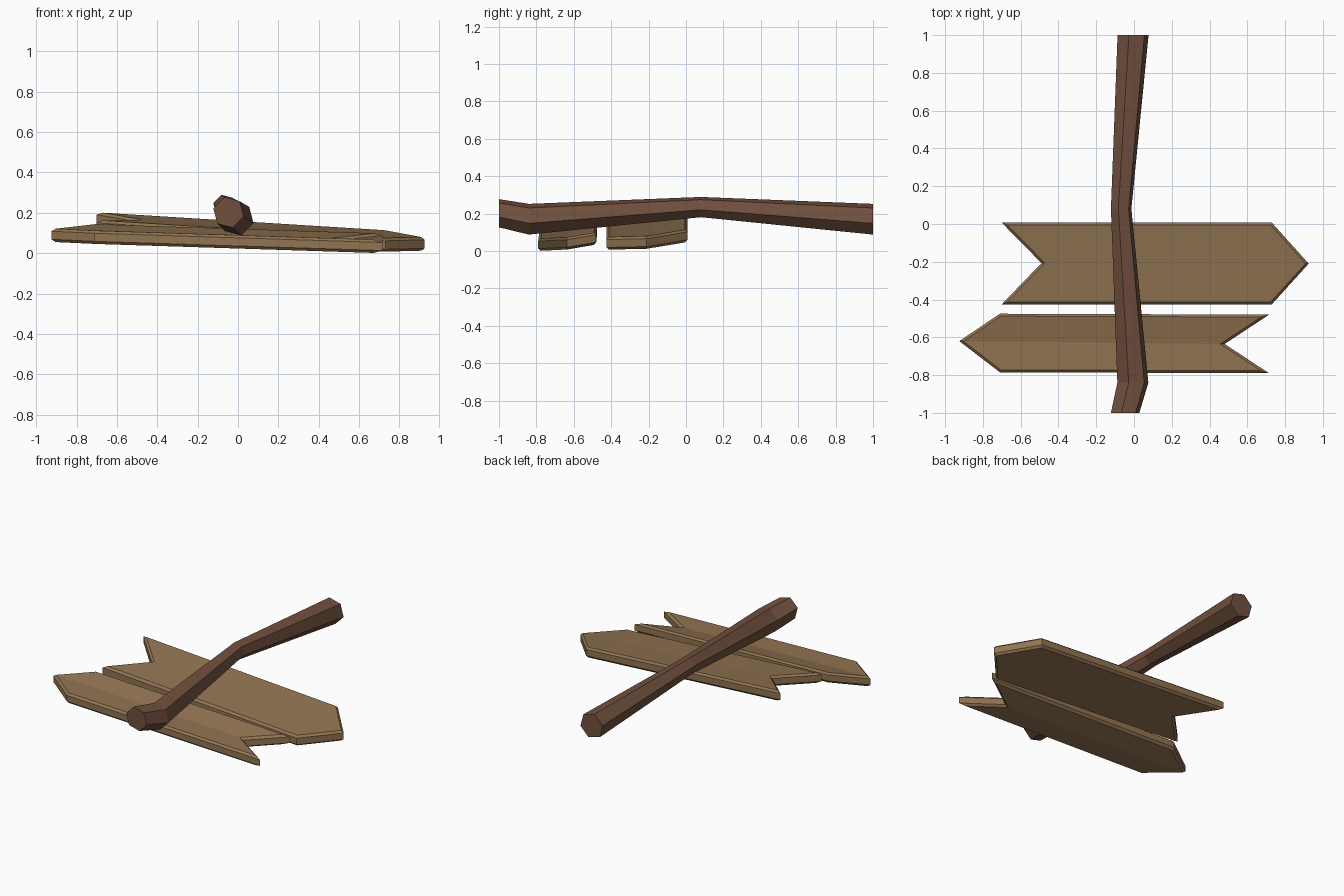
import bpy, bmesh, math

if "Cube" in bpy.data.objects:
    bpy.data.objects.remove(bpy.data.objects["Cube"])


def material(name, rgb):
    m = bpy.data.materials.new(name)
    m.diffuse_color = (*rgb, 1.0)
    m.use_nodes = True
    m.node_tree.nodes["Principled BSDF"].inputs["Base Color"].default_value = m.diffuse_color
    return m


board_wood = material("light board wood", (0.285, 0.175, 0.085))
post_wood = material("dark post wood", (0.165, 0.08, 0.048))


def finish(bm, name, mat):
    bmesh.ops.recalc_face_normals(bm, faces=bm.faces)
    me = bpy.data.meshes.new(name)
    bm.to_mesh(me)
    bm.free()
    me.materials.append(mat)
    ob = bpy.data.objects.new(name, me)
    bpy.context.collection.objects.link(ob)
    return ob


# Arrow board: outline runs tip, shoulder, tail, notch, tail, shoulder;
# the two halves meet in a crease from tip to notch
def arrow_board(name, outline, height, thick):
    bm = bmesh.new()
    rings = []
    for dz in (0, thick):
        rings.append([bm.verts.new((x, y, height(x, y) + dz)) for x, y in outline])
    n = len(outline)
    rim = []
    for ring in rings:
        bm.faces.new(ring[:4])
        bm.faces.new([ring[3], ring[4], ring[5], ring[0]])
        rim += [bm.edges.get((ring[i], ring[(i + 1) % n])) for i in range(n)]
    for i in range(n):
        j = (i + 1) % n
        bm.faces.new((rings[0][i], rings[0][j], rings[1][j], rings[1][i]))
    bmesh.ops.recalc_face_normals(bm, faces=bm.faces)
    bmesh.ops.bevel(bm, geom=rim, offset=0.013, offset_type='OFFSET',
                    segments=1, profile=0.5, affect='EDGES')
    return finish(bm, name, board_wood)


# Upper, wide board pointing right
arrow_board(
    "upper_arrow_board",
    [(0.925, -0.21), (0.73, -0.425), (-0.70, -0.425),
     (-0.49, -0.207), (-0.70, 0.007), (0.73, 0.007)],
    lambda x, y: 0.006 - 0.062 * (x - 0.73) + 0.08 * (y + 0.425)
    + 0.03 * max(0, y + 0.21),
    0.068)

# Lower, narrow board pointing left
arrow_board(
    "lower_arrow_board",
    [(-0.925, -0.62), (-0.71, -0.785), (0.715, -0.79),
     (0.48, -0.635), (0.715, -0.48), (-0.71, -0.475)],
    lambda x, y: 0.0 - 0.032 * (x - 0.715) + 0.22 * max(0, y + 0.635),
    0.066)

# Crooked six-sided post: y, centre x, centre z, radius
sections = [(-1.0, -0.047, 0.202, 0.078), (-0.84, -0.006, 0.17, 0.085),
            (0.08, -0.068, 0.235, 0.056), (1.0, -0.005, 0.17, 0.085)]
bm = bmesh.new()
angles = [math.radians(60 * k - 15) for k in range(6)]
rings = [[bm.verts.new((cx + r * math.cos(a), y, cz + r * math.sin(a)))
          for a in angles] for y, cx, cz, r in sections]
for a, b in zip(rings, rings[1:]):
    for i in range(6):
        j = (i + 1) % 6
        bm.faces.new((a[i], a[j], b[j], b[i]))
bm.faces.new(rings[0])
bm.faces.new(rings[-1])
finish(bm, "post", post_wood)
